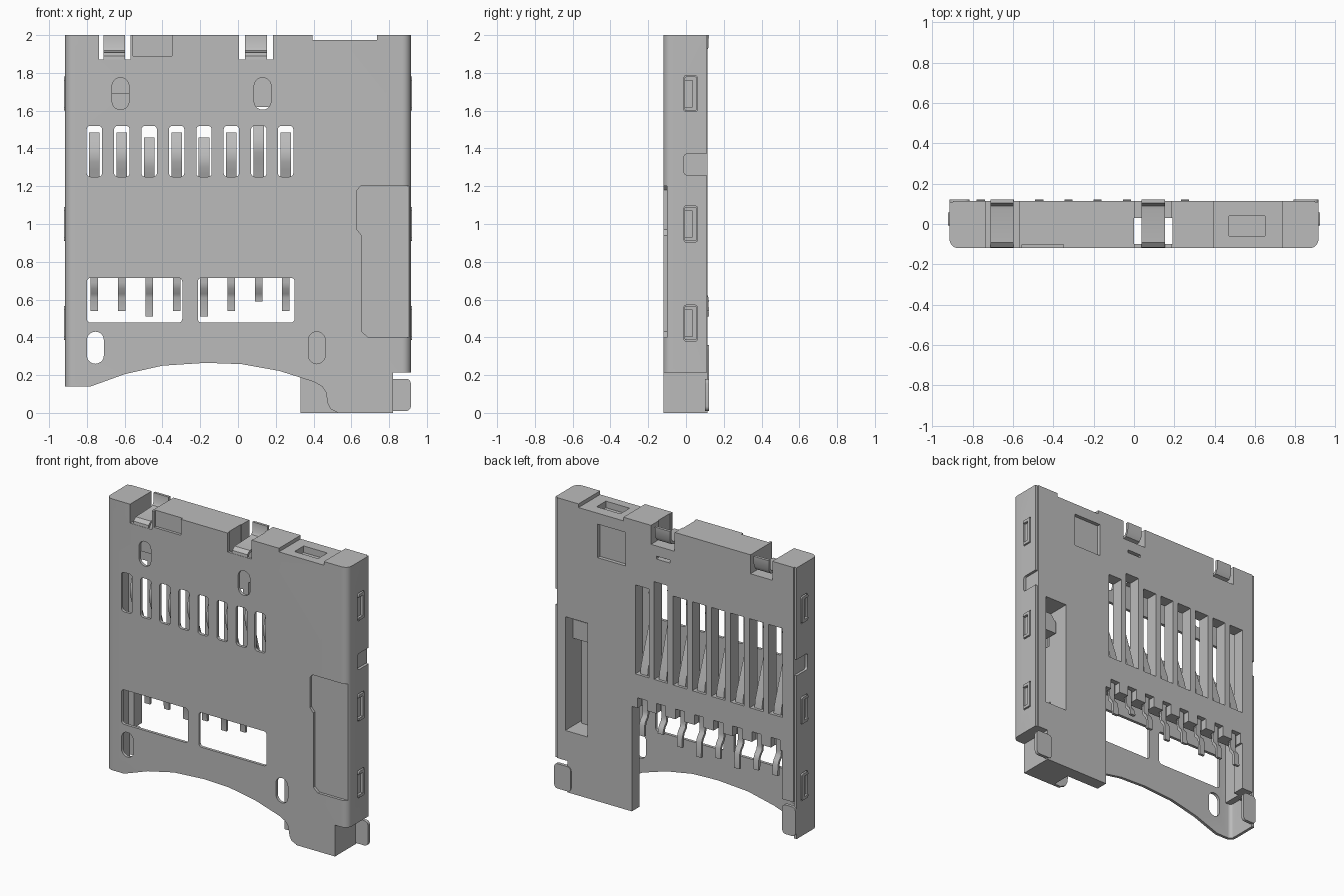
import bpy, bmesh, math
from mathutils import Vector

if "Cube" in bpy.data.objects:
    bpy.data.objects.remove(bpy.data.objects["Cube"])

metal = bpy.data.materials.new("grey metal")
metal.use_nodes = True
metal.diffuse_color = (0.5, 0.5, 0.5, 1)
metal.node_tree.nodes["Principled BSDF"].inputs["Base Color"].default_value = (0.5, 0.5, 0.5, 1)


def prism(name, pts, lo, hi, axis="y"):
    """Extrude a 2D outline along an axis, from lo to hi."""
    def put(p, d):
        return {"x": (d, p[0], p[1]), "y": (p[0], d, p[1]), "z": (p[0], p[1], d)}[axis]
    bm = bmesh.new()
    face = bm.faces.new([bm.verts.new(put(p, lo)) for p in pts])
    ext = bmesh.ops.extrude_face_region(bm, geom=[face])
    shift = Vector(put((0, 0), hi - lo))
    bmesh.ops.translate(bm, vec=shift, verts=[v for v in ext["geom"] if isinstance(v, bmesh.types.BMVert)])
    bmesh.ops.recalc_face_normals(bm, faces=bm.faces)
    me = bpy.data.meshes.new(name)
    bm.to_mesh(me)
    bm.free()
    me.materials.append(metal)
    ob = bpy.data.objects.new(name, me)
    bpy.context.collection.objects.link(ob)
    return ob


def rect(a0, a1, b0, b1, r=0.0, n=5):
    """Rectangle outline with optional rounded corners."""
    if r == 0:
        return [(a0, b0), (a1, b0), (a1, b1), (a0, b1)]
    r = min(r, (a1 - a0) / 2 - 1e-4, (b1 - b0) / 2 - 1e-4)
    pts = []
    for k, (a, b) in enumerate([(a1 - r, b1 - r), (a0 + r, b1 - r), (a0 + r, b0 + r), (a1 - r, b0 + r)]):
        for i in range(n + 1):
            t = math.pi / 2 * (k + i / n)
            pts.append((a + r * math.cos(t), b + r * math.sin(t)))
    return pts


def strip(name, path, x, width, t=0.018):
    """Bent sheet strip that follows a (y, z) path."""
    p = [Vector(q) for q in path]
    left, right = [], []
    for i, q in enumerate(p):
        d = (p[min(i + 1, len(p) - 1)] - p[max(i - 1, 0)]).normalized()
        n = Vector((-d.y, d.x)) * t / 2
        left.append(tuple(q + n))
        right.append(tuple(q - n))
    return prism(name, left + right[::-1], x - width / 2, x + width / 2, "x")


def cut(objs, pts, lo, hi, axis="y"):
    """Subtract a prism from the given objects."""
    tool = prism("cutter", pts, lo, hi, axis)
    tool.hide_render = True
    for ob in objs:
        m = ob.modifiers.new("cut", "BOOLEAN")
        m.operation, m.solver, m.object = "DIFFERENCE", "EXACT", tool
        bpy.context.view_layer.objects.active = ob
        bpy.ops.object.modifier_apply(modifier=m.name)
    bpy.data.objects.remove(tool)


SLOTS = [-0.76, -0.615, -0.47, -0.325, -0.18, -0.035, 0.11, 0.252]
TIPS = [1.48, 1.48, 1.455, 1.48, 1.455, 1.48, 1.53, 1.48]
ENDS = [0.54, 0.54, 0.51, 0.54, 0.51, 0.54, 0.59, 0.54]
CLIPS = [1.69, 1.0, 0.475]

# Sheet shell: channel section with rounded front corners
W, F, B, T, R = 0.915, -0.12, 0.108, 0.02, 0.045


def corner(r, n=6):
    return [(W - R + r * math.sin(a), F + R - r * math.cos(a))
            for a in (math.pi / 2 * i / n for i in range(n + 1))]


half = corner(R) + [(W, B), (W - T, B)] + corner(R - T)[::-1]
outer, inner = half[:8], half[8:]
mir = lambda pts: [(-x, y) for x, y in pts]
shell = prism("shell", outer + inner + mir(inner)[::-1] + mir(outer)[::-1], 0, 2, "z")

# Shell outline: finger arc at the card entry, cut corner
arc = [(-1, 0.14), (-0.78, 0.14), (-0.6, 0.205), (-0.4, 0.25), (-0.17, 0.265), (0.02, 0.258),
       (0.22, 0.222), (0.4, 0.165), (0.445, 0.14), (0.465, 0.11), (0.475, 0.05), (0.49, 0.02),
       (0.525, 0.004), (0.525, -0.1), (-1, -0.1)]
cut([shell], arc, -0.3, 0.3)
cut([shell], rect(0.82, 1, -0.1, 0.215), -0.3, 0.3)

# Shell openings
for x in SLOTS:
    cut([shell], rect(x - 0.041, x + 0.041, 1.25, 1.52, 0.02), -0.2, -0.06)
for x0, x1 in ((-0.80, -0.295), (-0.213, 0.30)):
    cut([shell], rect(x0, x1, 0.478, 0.715, 0.02), -0.2, -0.06)
for x, z in ((-0.755, 0.345), (0.417, 0.345), (-0.622, 1.69), (0.13, 1.69)):
    cut([shell], rect(x - 0.045, x + 0.045, z - 0.085, z + 0.085, 0.045), -0.2, -0.06)
cut([shell], rect(-0.555, -0.35, 1.89, 2.1), -0.2, -0.06)
cut([shell], [(0.63, 0.97), (0.63, 1.18), (0.65, 1.2), (1, 1.2), (1, 0.4), (0.69, 0.4),
              (0.655, 0.43), (0.655, 0.94)], -0.2, -0.101)
for z in CLIPS:
    cut([shell], rect(-0.01, 0.06, z - 0.095, z + 0.095, 0.01), -1, 1, "x")
cut([shell], rect(-0.01, 0.2, 1.26, 1.37, 0.015), -1, 1, "x")

# Moulded housing: back plate, card rail and spring side
H = 0.897
plate = prism("back_plate", [(-H, 2), (-H, 0.39), (-0.81, 0.39), (-0.81, 0.72), (0.33, 0.72), (0.33, 0),
                             (0.82, 0), (0.82, 0.215), (H, 0.215), (H, 2)], 0.03, 0.115)
rail = prism("card_rail", [(-H, 0.39), (-H, 2), (0, 2), (0, 1.69), (-0.85, 1.69), (-0.85, 0.39)], -0.101, 0.03)
spring_side = prism("spring_side", [(0.19, 2), (H, 2), (H, 0.215), (0.82, 0.215), (0.82, 0),
                                    (0.58, 0), (0.58, 1.69), (0.19, 1.69)], -0.101, 0.03)
housing = [plate, rail, spring_side]

# Contact slots and tail notches
for i, x in enumerate(SLOTS):
    cut([plate], rect(x - 0.052, x + 0.052, 0.95, 1.62 if i == 6 else 1.56), -0.05, 0.2)
    cut([plate], rect(x - 0.035, x + 0.035, 0.65, 0.79), 0.07, 0.2)

# Spring window, rear pocket and slit
cut([plate, spring_side], rect(0.665, 0.835, 0.42, 1.2), -0.2, 0.2)
cut([spring_side], rect(0.635, 0.70, 0.97, 1.19), -0.2, -0.05)
cut([plate], rect(0.38, 0.59, 1.67, 1.90), 0.09, 0.2)
cut([plate], rect(0.04, 0.145, 1.78, 1.80), 0.08, 0.2)

# Top notches and top pocket
cut([shell, plate, rail], rect(-0.735, -0.57, 1.87, 2.1), -0.3, 0.3)
cut([shell, plate], rect(0.005, 0.185, 1.87, 2.1), -0.3, 0.3)
cut([shell, plate, spring_side], rect(0.395, 0.735, 1.975, 2.1), -0.3, 0.3)
cut([plate, spring_side], rect(0.47, 0.65, -0.06, 0.04), 1.93, 2.1, "z")

# Spring contacts with soldered tails
for i, x in enumerate(SLOTS):
    tip = TIPS[i]
    strip(f"contact_blade_{i + 1}", [(0.09, 0.93), (0.08, 1.0), (-0.02, tip - 0.19), (-0.034, tip - 0.15),
          (-0.038, tip - 0.12), (-0.034, tip - 0.09), (-0.022, tip - 0.05), (0.0, tip)], x, 0.056)
    strip(f"contact_tail_{i + 1}", [(0.075, 0.80), (0.072, 0.69), (0.078, 0.66), (0.1, 0.635),
          (0.11, 0.61), (0.112, ENDS[i])], x, 0.04)

# Top solder tabs bent backwards from the shell
for n, x in (("right", -0.655), ("left", 0.095)):
    strip(f"top_tab_{n}", [(-0.11, 1.86), (-0.108, 1.885), (-0.09, 1.9), (0.07, 1.905), (0.095, 1.912),
          (0.11, 1.935), (0.112, 2.0)], x, 0.115)

# Lower solder tabs
prism("lower_tab_left", rect(0.79, 0.915, 0.01, 0.18, 0.025), 0.1, 0.122)
prism("lower_tab_right", rect(-0.915, -0.815, 0.16, 0.36, 0.025), 0.1, 0.122)

# Side locking lugs
for s in (-1, 1):
    for i, z in enumerate(CLIPS):
        lug = prism(f"side_lug_{i + 1}_{'left' if s > 0 else 'right'}",
                    rect(-0.008, 0.058, z - 0.09, z + 0.09, 0.01), *sorted((s * 0.88, s * 0.922)), "x")
        cut([lug], rect(-0.02, 0.035, z - 0.07, z + 0.07), *sorted((s * 0.905, s * 0.95)), "x")

# Push mechanism inside the spring window
prism("slider", [(0.68, 1.02), (0.68, 1.10), (0.72, 1.15), (0.836, 1.15), (0.836, 1.02)], -0.08, 0.03)
prism("push_rod", [(0.745, 1.04), (0.815, 1.04), (0.812, 0.41), (0.715, 0.41), (0.725, 0.5)], -0.08, -0.03)
prism("rod_hook", [(0.655, 0.41), (0.655, 0.56), (0.73, 0.49), (0.73, 0.41)], -0.1, -0.04)

# Smooth the bends, keep the edges sharp
for ob in bpy.context.scene.objects:
    ob.select_set(ob.type == "MESH")
bpy.context.view_layer.objects.active = shell
bpy.ops.object.shade_smooth_by_angle(angle=math.radians(35))
